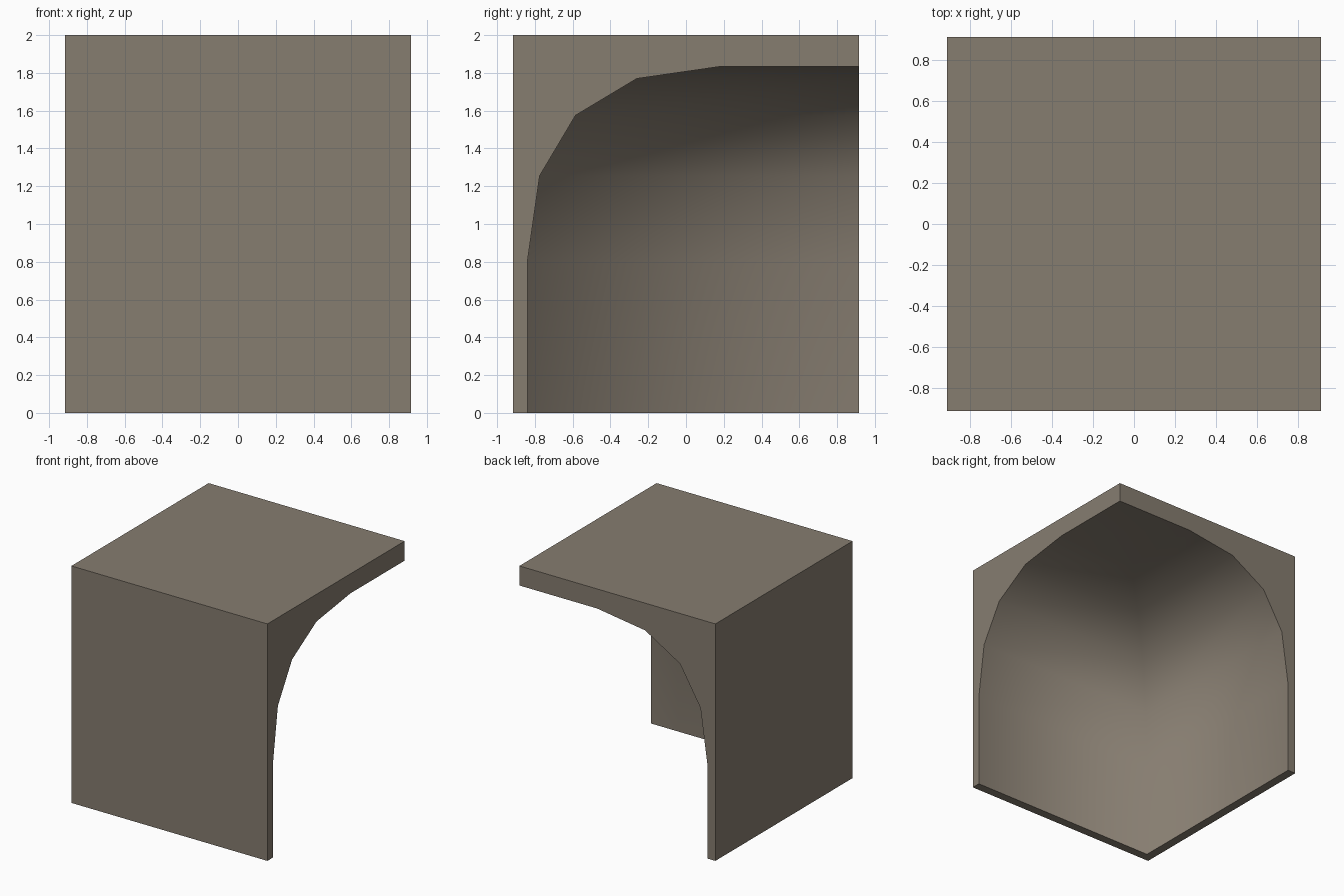
import bpy, bmesh

if "Cube" in bpy.data.objects:
    bpy.data.objects.remove(bpy.data.objects["Cube"])

H = 0.915          # half width of the block
TOP = 2.0
# Inner cove profile: (offset from centre, height), wall foot to ceiling
PROFILE = [(-0.84, 0), (-0.84, 0.80), (-0.775, 1.255), (-0.585, 1.575),
           (-0.26, 1.77), (0.19, 1.835)]

mat = bpy.data.materials.new("warm grey stone")
mat.diffuse_color = (0.24, 0.205, 0.163, 1)
mat.use_nodes = True
mat.node_tree.nodes["Principled BSDF"].inputs["Base Color"].default_value = mat.diffuse_color

bm = bmesh.new()
# Profile repeated at the right end, along the mitred corner, and at the back end
right = [bm.verts.new((H, o, z)) for o, z in PROFILE]
mitre = [bm.verts.new((o, o, z)) for o, z in PROFILE]
back = [bm.verts.new((o, H, z)) for o, z in PROFILE]
tip = bm.verts.new((H, H, PROFILE[-1][1]))      # open corner of the ceiling

# Curved inside of both walls, plus the flat ceiling
inside = []
for i in range(len(PROFILE) - 1):
    inside.append(bm.faces.new((right[i], right[i + 1], mitre[i + 1], mitre[i])))
    inside.append(bm.faces.new((mitre[i], mitre[i + 1], back[i + 1], back[i])))
inside.append(bm.faces.new((right[-1], tip, back[-1], mitre[-1])))

# Outer corners: feet (the open corner has none) and top
fr, fl, bl = [bm.verts.new(p) for p in ((H, -H, 0), (-H, -H, 0), (-H, H, 0))]
tfr, tfl, tbl, tbr = [bm.verts.new(p) for p in
                      ((H, -H, TOP), (-H, -H, TOP), (-H, H, TOP), (H, H, TOP))]
outside = [
    (fr, fl, tfl, tfr),                             # front
    (fl, bl, tbl, tfl),                             # left
    (tfl, tbl, tbr, tfr),                           # top
    (fr, fl, bl, back[0], mitre[0], right[0]),      # foot
    [fr] + right + [tip, tbr, tfr],                 # right arch end
    [bl] + back + [tip, tbr, tbl],                  # back arch end
]
for loop in outside:
    bm.faces.new(loop)

# Smooth inside, crisp outside
for f in inside:
    f.smooth = True
inner = set(inside)
for e in bm.edges:
    e.smooth = all(f in inner for f in e.link_faces)
bmesh.ops.recalc_face_normals(bm, faces=bm.faces[:])

mesh = bpy.data.meshes.new("coved_corner_block")
bm.to_mesh(mesh)
bm.free()
mesh.materials.append(mat)
obj = bpy.data.objects.new("coved_corner_block", mesh)
bpy.context.collection.objects.link(obj)
